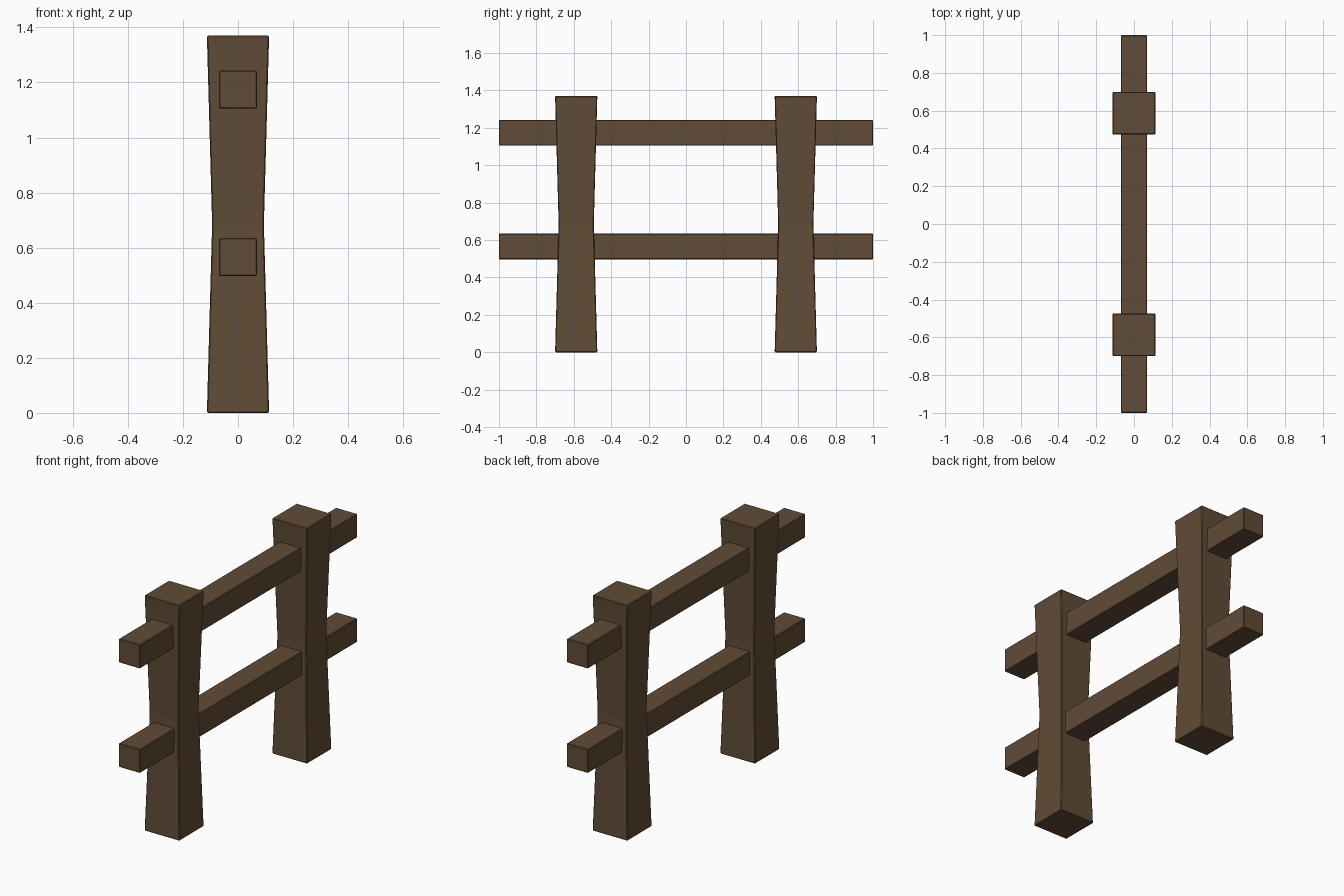
import bpy, bmesh

if "Cube" in bpy.data.objects:
    bpy.data.objects.remove(bpy.data.objects["Cube"])

wood = bpy.data.materials.new("dark_wood")
wood.diffuse_color = (0.12, 0.072, 0.038, 1)
wood.use_nodes = True
wood.node_tree.nodes["Principled BSDF"].inputs["Base Color"].default_value = wood.diffuse_color


def finish(name, bm, bevel):
    bmesh.ops.recalc_face_normals(bm, faces=bm.faces)
    mesh = bpy.data.meshes.new(name)
    bm.to_mesh(mesh)
    bm.free()
    mesh.materials.append(wood)
    obj = bpy.data.objects.new(name, mesh)
    bpy.context.collection.objects.link(obj)
    # small chamfer on the sharp edges only
    mod = obj.modifiers.new("chamfer", "BEVEL")
    mod.width = bevel
    mod.segments = 1
    mod.limit_method = 'ANGLE'
    return obj


def post(name, y):
    # square post, narrowed at mid height
    bm = bmesh.new()
    rings = []
    for z, h in ((0, 0.113), (0.685, 0.094), (1.37, 0.113)):
        rings.append([bm.verts.new((sx * h, y + sy * h, z))
                      for sx, sy in ((-1, -1), (1, -1), (1, 1), (-1, 1))])
    for a, b in zip(rings, rings[1:]):
        for i in range(4):
            j = (i + 1) % 4
            bm.faces.new((a[i], a[j], b[j], b[i]))
    bm.faces.new(rings[0])
    bm.faces.new(rings[-1])
    finish(name, bm, 0.004)


def rail(name, z):
    # long square beam running through both posts
    bm = bmesh.new()
    bmesh.ops.create_cube(bm, size=1)
    for v in bm.verts:
        v.co = (v.co.x * 0.138, v.co.y * 2.0, v.co.z * 0.138 + z)
    finish(name, bm, 0.004)


post("front_post", -0.587)
post("back_post", 0.587)
rail("lower_rail", 0.566)
rail("upper_rail", 1.174)
